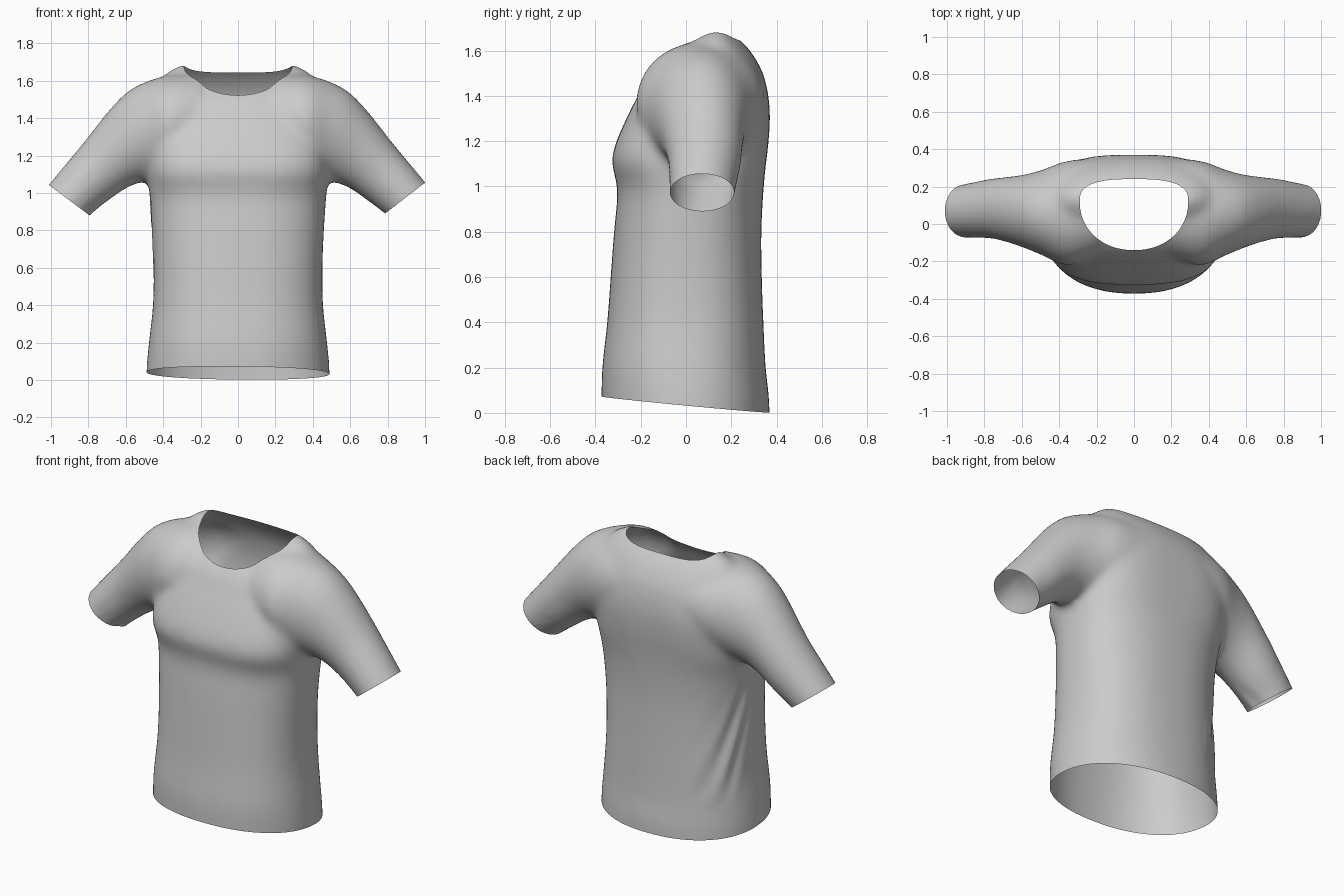
import bpy, bmesh, math

cube = bpy.data.objects.get("Cube")
if cube:
    bpy.data.objects.remove(cube)

SIDES = 48


def spline(rows, steps=4):
    """Smoothly interpolate rows of section values."""
    out = []
    for i in range(len(rows) - 1):
        quad = (rows[max(i - 1, 0)], rows[i], rows[i + 1], rows[min(i + 2, len(rows) - 1)])
        for s in range(steps):
            t = s / steps
            out.append([b + 0.5 * t * (c - a + t * (2 * a - 5 * b + 4 * c - d
                        + t * (3 * (b - c) + d - a))) for a, b, c, d in zip(*quad)])
    return out + [list(rows[-1])]


def loft(bm, rings):
    """Closed tube through a list of point rings."""
    loops = [[bm.verts.new(p) for p in ring] for ring in rings]
    faces = [bm.faces.new(loops[0]), bm.faces.new(loops[-1])]
    for a, b in zip(loops, loops[1:]):
        for i in range(SIDES):
            j = (i + 1) % SIDES
            faces.append(bm.faces.new((a[i], a[j], b[j], b[i])))
    bmesh.ops.recalc_face_normals(bm, faces=faces)


def power(v, n):
    return math.copysign(abs(v) ** (2 / n), v)


def torso_ring(z, w, front, back, n):
    mid, depth = (front + back) / 2, (back - front) / 2
    angles = [math.tau * i / SIDES for i in range(SIDES)]
    return [(w * power(math.cos(a), n), mid + depth * power(math.sin(a), n), z) for a in angles]


def sleeve_ring(side, top_x, top_z, low_x, low_z, front, back):
    ring = []
    for i in range(SIDES):
        a = math.tau * i / SIDES
        u, v = (1 + math.cos(a)) / 2, (1 + math.sin(a)) / 2
        ring.append((side * (low_x + u * (top_x - low_x)), front + v * (back - front),
                     low_z + u * (top_z - low_z)))
    return ring


def trim(bm, field):
    """Cut along field = 0 and discard the negative side."""
    value = {v: field(v.co) for v in bm.verts}
    cut = []
    for e in list(bm.edges):
        a, b = e.verts
        if value[a] * value[b] < 0:
            cut.append(bmesh.utils.edge_split(e, a, value[a] / (value[a] - value[b]))[1])
    bmesh.ops.connect_verts(bm, verts=cut)
    bmesh.ops.delete(bm, geom=[v for v, f in value.items() if f < 0], context='VERTS')


# Torso sections: height, half width, front, back, squareness
TORSO = [
    (-.15, .49, -.37, .37, 2.2), (.05, .49, -.373, .368, 2.2), (.2, .477, -.37, .352, 2.3),
    (.4, .455, -.348, .342, 2.4), (.6, .452, -.333, .335, 2.4), (.8, .46, -.318, .333, 2.4),
    (.98, .472, -.303, .342, 2.5), (1.1, .48, -.326, .353, 2.9), (1.18, .48, -.314, .363, 3),
    (1.3, .48, -.263, .371, 3), (1.4, .475, -.213, .364, 2.8), (1.5, .46, -.16, .34, 2.5),
    (1.59, .43, -.07, .29, 2.4), (1.65, .37, .02, .235, 2.4), (1.685, .31, .08, .19, 2.4)]

# Sleeve sections, from inside the shoulder: upper x and z, lower x and z, front, back
SLEEVE = [
    (.2, 1.64, .2, 1.16, -.18, .35), (.36, 1.632, .36, 1.11, -.222, .338),
    (.5, 1.592, .47, 1.07, -.17, .292), (.6, 1.535, .54, 1.05, -.135, .268),
    (.7, 1.43, .605, 1.02, -.105, .255), (.81, 1.29, .69, .96, -.08, .245),
    (.905, 1.175, .75, .915, -.075, .23), (1.005, 1.055, .79, .885, -.073, .215),
    (1.09, .95, .85, .82, -.07, .2)]

bm = bmesh.new()
loft(bm, [torso_ring(*row) for row in spline(TORSO)])
for side in (-1, 1):
    loft(bm, [sleeve_ring(side, *row) for row in spline(SLEEVE)])

mesh = bpy.data.meshes.new("shirt")
bm.to_mesh(mesh)
bm.free()
shirt = bpy.data.objects.new("shirt", mesh)
bpy.context.collection.objects.link(shirt)

# Fuse the parts into one cloth skin and relax it
fuse = shirt.modifiers.new("fuse", 'REMESH')
fuse.mode = 'VOXEL'
fuse.voxel_size = 0.018
relax = shirt.modifiers.new("relax", 'SMOOTH')
relax.factor = 0.5
relax.iterations = 20
bpy.context.view_layer.update()
fused = shirt.evaluated_get(bpy.context.evaluated_depsgraph_get())
bm = bmesh.new()
bm.from_mesh(fused.to_mesh())
fused.to_mesh_clear()
shirt.modifiers.clear()

# Slanting folds below the right armpit at the back
bm.normal_update()
for v in bm.verts:
    x, y, z = v.co
    if x < -.25 and y > -.1 and .2 < z < 1:
        across = y - .02 - (1 - z) * .3
        fade = math.sin(math.pi * (z - .2) / .8) * math.exp(-(across / .09) ** 2)
        v.co += v.normal * .01 * fade * math.cos(across * 60)


def hem(p):
    return p.z - .037 + .095 * p.y + .01 * p.x


def cuffs(p):
    return max(.8 * (p.z - 1.045 - .01 * p.x) - .61 * (abs(p.x) - 1), .6 - abs(p.x))


def neckline(p):
    y = p.y - .12
    depth, n = (.12, 2.8) if y > 0 else (.26, 2.1)
    reach = (abs(p.x / .29) ** n + abs(y / depth) ** n) ** (1 / n)
    return max(reach - 1, 1.3 - p.z)


# Open the hem, the cuffs and the neck
for opening in (hem, cuffs, neckline):
    trim(bm, opening)
bmesh.ops.dissolve_degenerate(bm, dist=0.0005, edges=bm.edges)
bm.to_mesh(mesh)
bm.free()
for face in mesh.polygons:
    face.use_smooth = True
